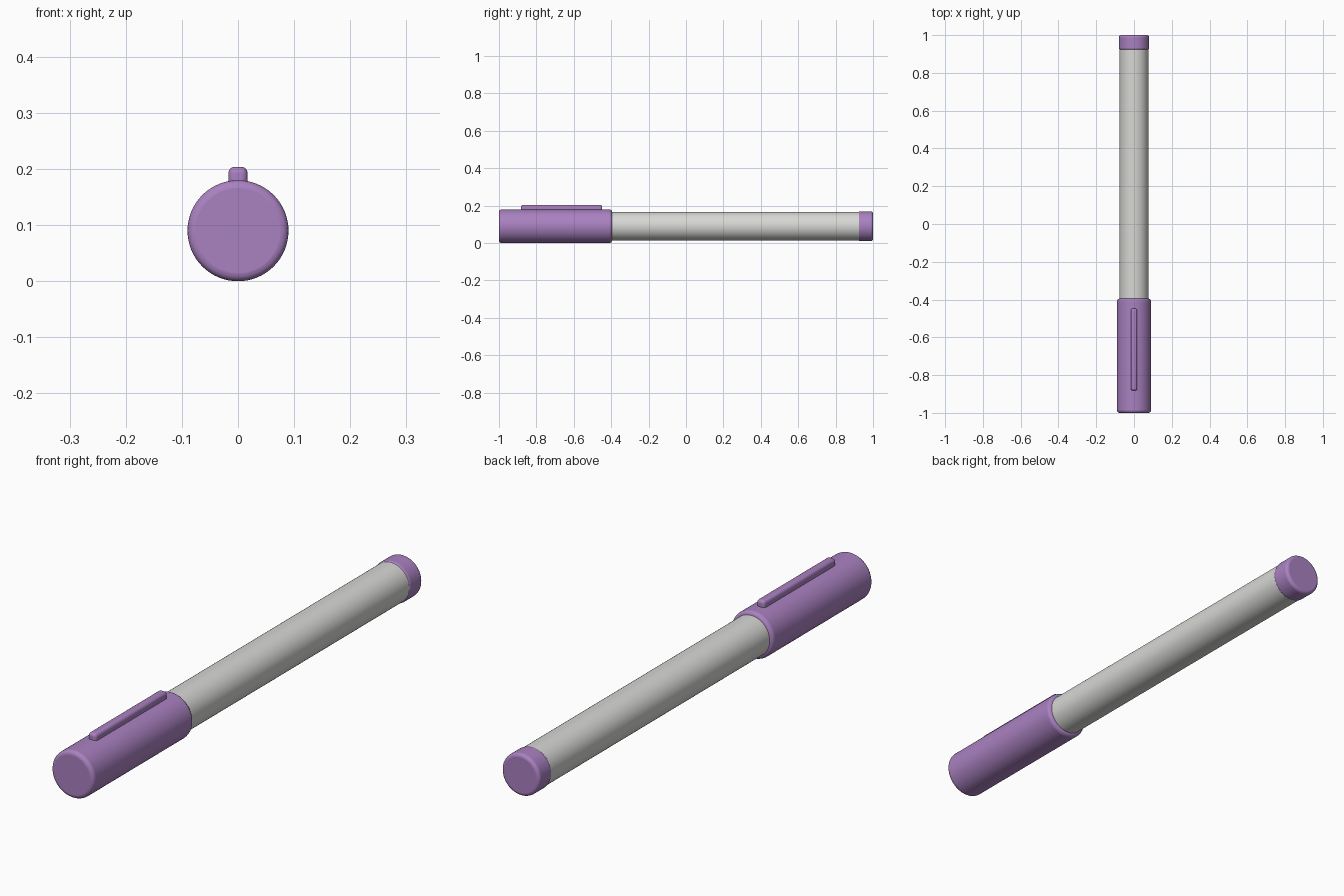
import bpy, math

cube = bpy.data.objects.get("Cube")
if cube:
    bpy.data.objects.remove(cube, do_unlink=True)

AXIS_Z = 0.09


def material(name, colour):
    m = bpy.data.materials.new(name)
    m.use_nodes = True
    m.diffuse_color = colour
    m.node_tree.nodes["Principled BSDF"].inputs["Base Color"].default_value = colour
    return m


purple = material("purple plastic", (0.40, 0.22, 0.53, 1))
grey = material("light grey plastic", (0.68, 0.68, 0.66, 1))


def finish(obj, name, mat, bevel):
    obj.name = name
    obj.data.materials.append(mat)
    if bevel:
        mod = obj.modifiers.new("rounded edges", "BEVEL")
        mod.width = bevel
        mod.segments = 4
        mod.limit_method = "ANGLE"
        mod.angle_limit = math.radians(40)
    bpy.ops.object.shade_smooth_by_angle(angle=math.radians(35))
    return obj


def barrel(name, radius, y0, y1, mat, bevel=0):
    # cylinder lying along the pen's length
    bpy.ops.mesh.primitive_cylinder_add(
        vertices=64, radius=radius, depth=y1 - y0,
        location=(0, (y0 + y1) / 2, AXIS_Z), rotation=(math.pi / 2, 0, 0))
    return finish(bpy.context.object, name, mat, bevel)


barrel("body", 0.077, -0.45, 0.95, grey)
barrel("cap", 0.09, -1, -0.395, purple, 0.014)
barrel("end_plug", 0.08, 0.92, 1, purple, 0.012)

# Clip: a rounded bar sunk into the top of the cap
bpy.ops.mesh.primitive_cube_add(size=1, location=(0, -0.665, 0.184))
clip = bpy.context.object
clip.scale = (0.034, 0.434, 0.04)
bpy.ops.object.transform_apply(location=False, rotation=False, scale=True)
finish(clip, "clip", purple, 0.011)
